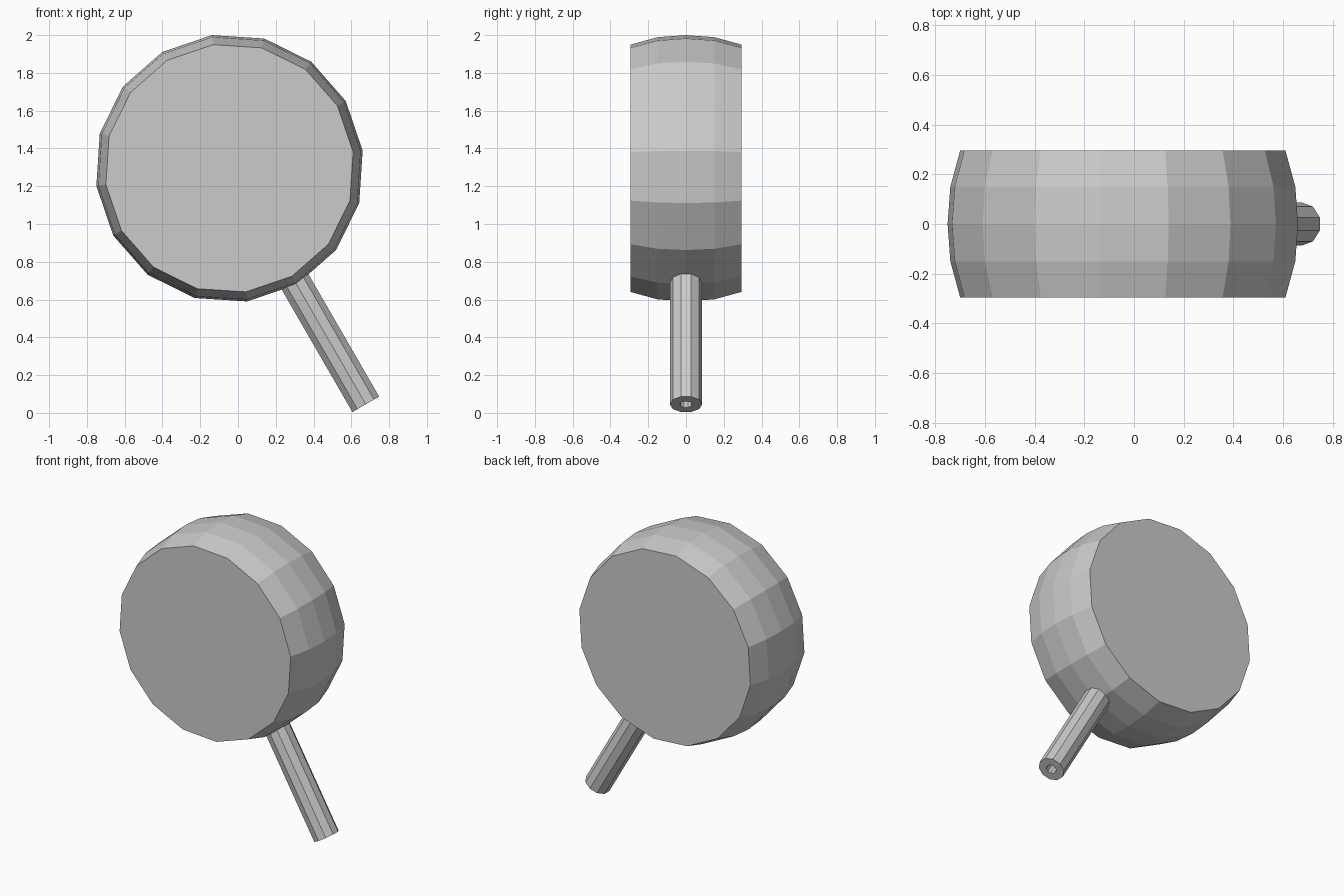
import bpy
import bmesh
from math import radians, sin, cos
from mathutils import Matrix

default_cube = bpy.data.objects.get("Cube")
if default_cube:
    bpy.data.objects.remove(default_cube, do_unlink=True)

CENTRE = Matrix.Translation((-0.045, 0, 1.295))


def material(name, colour):
    mat = bpy.data.materials.new(name)
    mat.use_nodes = True
    mat.diffuse_color = colour
    mat.node_tree.nodes["Principled BSDF"].inputs["Base Color"].default_value = colour
    return mat


def lathe(name, profile, sides, offset, rotation, mat, hollow=False):
    """Spin (radius, height) points about local z; cap the ends, or close into a tube."""
    bm = bmesh.new()
    angles = [radians(offset + 360 * i / sides) for i in range(sides)]
    rings = [[bm.verts.new((r * cos(a), r * sin(a), h)) for a in angles]
             for r, h in profile]
    pairs = list(zip(rings, rings[1:]))
    if hollow:
        pairs.append((rings[-1], rings[0]))
    else:
        bm.faces.new(rings[0])
        bm.faces.new(rings[-1])
    for low, high in pairs:
        for i in range(sides):
            j = (i + 1) % sides
            bm.faces.new((low[i], low[j], high[j], high[i]))
    bmesh.ops.recalc_face_normals(bm, faces=bm.faces)
    bm.transform(CENTRE @ rotation)
    mesh = bpy.data.meshes.new(name)
    bm.to_mesh(mesh)
    bm.free()
    mesh.materials.append(mat)
    obj = bpy.data.objects.new(name, mesh)
    bpy.context.collection.objects.link(obj)
    return obj


grey = material("light grey", (0.6, 0.6, 0.6, 1))

# Bulging drum, lying with its flat faces to front and back
lathe("drum", [(0.66, -0.295), (0.70, -0.15), (0.711, 0), (0.70, 0.15), (0.66, 0.295)],
      16, 7.5, Matrix.Rotation(radians(90), 4, 'X'), grey)

# Hollow handle, pointing radially out of the drum, down and to the side
lathe("handle", [(0.086, 0.6), (0.086, 1.443), (0.033, 1.443), (0.033, 0.6)],
      10, 18, Matrix.Rotation(radians(150), 4, 'Y'), grey, hollow=True)
